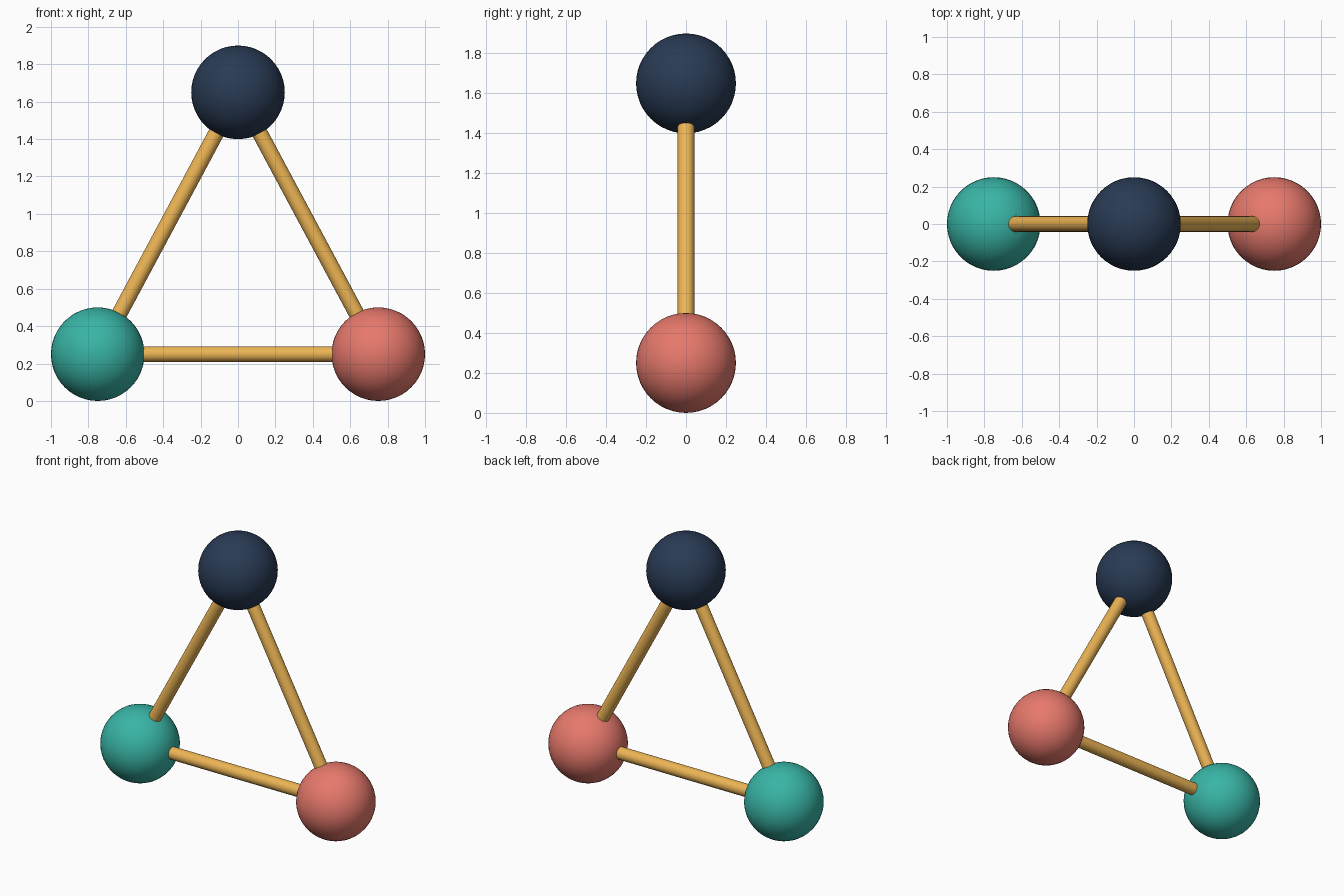
import bpy, math
from mathutils import Vector

if "Cube" in bpy.data.objects:
    bpy.data.objects.remove(bpy.data.objects["Cube"])

BALL_R, ROD_R = 0.25, 0.042


def material(name, rgb):
    m = bpy.data.materials.new(name)
    m.diffuse_color = (*rgb, 1)
    m.use_nodes = True
    m.node_tree.nodes["Principled BSDF"].inputs["Base Color"].default_value = m.diffuse_color
    return m


def finish(name, mat):
    ob = bpy.context.object
    ob.name = name
    ob.data.materials.append(mat)
    bpy.ops.object.shade_smooth_by_angle(angle=math.radians(40))


# Balls at the corners of an upright triangle
balls = {
    "left": (Vector((-0.75, 0, 0.25)), (0.04, 0.46, 0.38)),
    "right": (Vector((0.75, 0, 0.25)), (0.80, 0.19, 0.15)),
    "top": (Vector((0, 0, 1.65)), (0.022, 0.043, 0.09)),
}
for name, (pos, rgb) in balls.items():
    bpy.ops.mesh.primitive_uv_sphere_add(segments=48, ring_count=24, radius=BALL_R, location=pos)
    finish(name + "_ball", material(name + "_ball_colour", rgb))

# Rods joining each pair of balls
gold = material("rod_colour", (0.84, 0.46, 0.09))
for a, b in (("left", "right"), ("right", "top"), ("top", "left")):
    p, q = balls[a][0], balls[b][0]
    d = q - p
    bpy.ops.mesh.primitive_cylinder_add(vertices=24, radius=ROD_R, depth=d.length, location=(p + q) / 2,
                                        rotation=d.to_track_quat('Z', 'Y').to_euler())
    finish(f"{a}_{b}_rod", gold)
